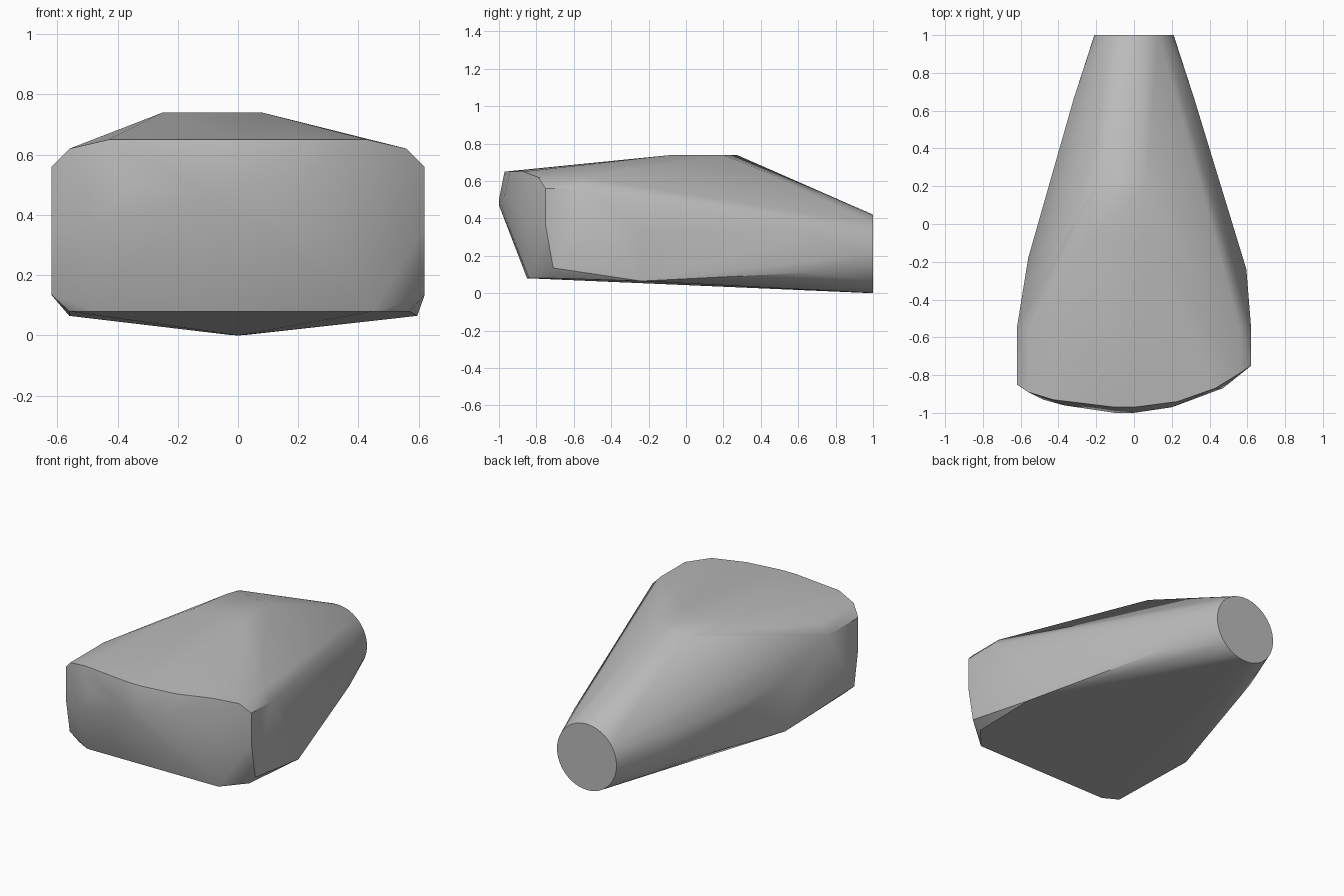
import bpy, bmesh, math

# Remove the default cube
cube = bpy.data.objects.get("Cube")
if cube:
    bpy.data.objects.remove(cube, do_unlink=True)

grey = bpy.data.materials.new("plain grey")
grey.use_nodes = True
colour = (0.5, 0.5, 0.5, 1)
grey.diffuse_color = colour
grey.node_tree.nodes["Principled BSDF"].inputs["Base Color"].default_value = colour

# Crown of the body and its front brow
crown = [(-0.25, -0.07, 0.74), (0.08, -0.07, 0.74), (0.06, 0.2, 0.74),
         (-0.21, 0.19, 0.74), (-0.18, 0.27, 0.74)]
brow = [(x, y, 0.65) for x, y in
        ((-0.43, -0.93), (-0.1, -0.97), (0, -0.97), (0.23, -0.94), (0.43, -0.87))]
# Bulging nose and straight lower lip
nose = [(-0.37, -0.96, 0.5), (-0.1, -1, 0.47), (0, -1, 0.5), (0.2, -0.97, 0.52),
        (0.47, -0.87, 0.4), (-0.48, -0.93, 0.36)]
lip = [(-0.47, -0.85, 0.08), (0.45, -0.84, 0.08), (0.57, -0.7, 0.08),
       (-0.56, -0.8, 0.08), (0.48, -0.82, 0.135)]
# Flat cheeks on each side, the right one reaching further forward
cheeks = []
for s, front in ((1, -0.75), (-1, -0.85)):
    cheeks += [(s * 0.62, front, 0.56), (s * 0.62, -0.55, 0.56),
               (s * 0.62, front, 0.36), (s * 0.62, front + 0.04, 0.135),
               (s * 0.56, front - 0.04, 0.62), (s * 0.56, -0.55, 0.62)]
# Tapering flanks
flanks = [(0.595, -0.24, 0.34), (0.595, -0.24, 0.065),
          (-0.56, -0.18, 0.38), (-0.56, -0.2, 0.065)]
for s in (1, -1):
    flanks += [(s * 0.32, 0.66, 0.31), (s * 0.32, 0.66, 0.11)]
# Round end at the back
R, N = 0.21, 48
ring = [(R * math.cos(i * math.tau / N), 1, R + R * math.sin(i * math.tau / N))
        for i in range(N)]

# Wrap the control points in one convex shell
bm = bmesh.new()
for p in crown + brow + nose + lip + cheeks + flanks + ring:
    bm.verts.new(p)
hull = bmesh.ops.convex_hull(bm, input=bm.verts)
spare = {g for g in hull["geom_interior"] + hull["geom_unused"]
         if isinstance(g, bmesh.types.BMVert)}
bmesh.ops.delete(bm, geom=list(spare), context='VERTS')
bmesh.ops.dissolve_limit(bm, angle_limit=math.radians(1), verts=bm.verts, edges=bm.edges)
bmesh.ops.recalc_face_normals(bm, faces=bm.faces)
mesh = bpy.data.meshes.new("tapered_body")
bm.to_mesh(mesh)
bm.free()
mesh.materials.append(grey)
body = bpy.data.objects.new("tapered_body", mesh)
bpy.context.collection.objects.link(body)

# Smooth shading with sharp creases kept
bpy.ops.object.select_all(action='DESELECT')
body.select_set(True)
bpy.context.view_layer.objects.active = body
bpy.ops.object.shade_smooth_by_angle(angle=math.radians(35))
